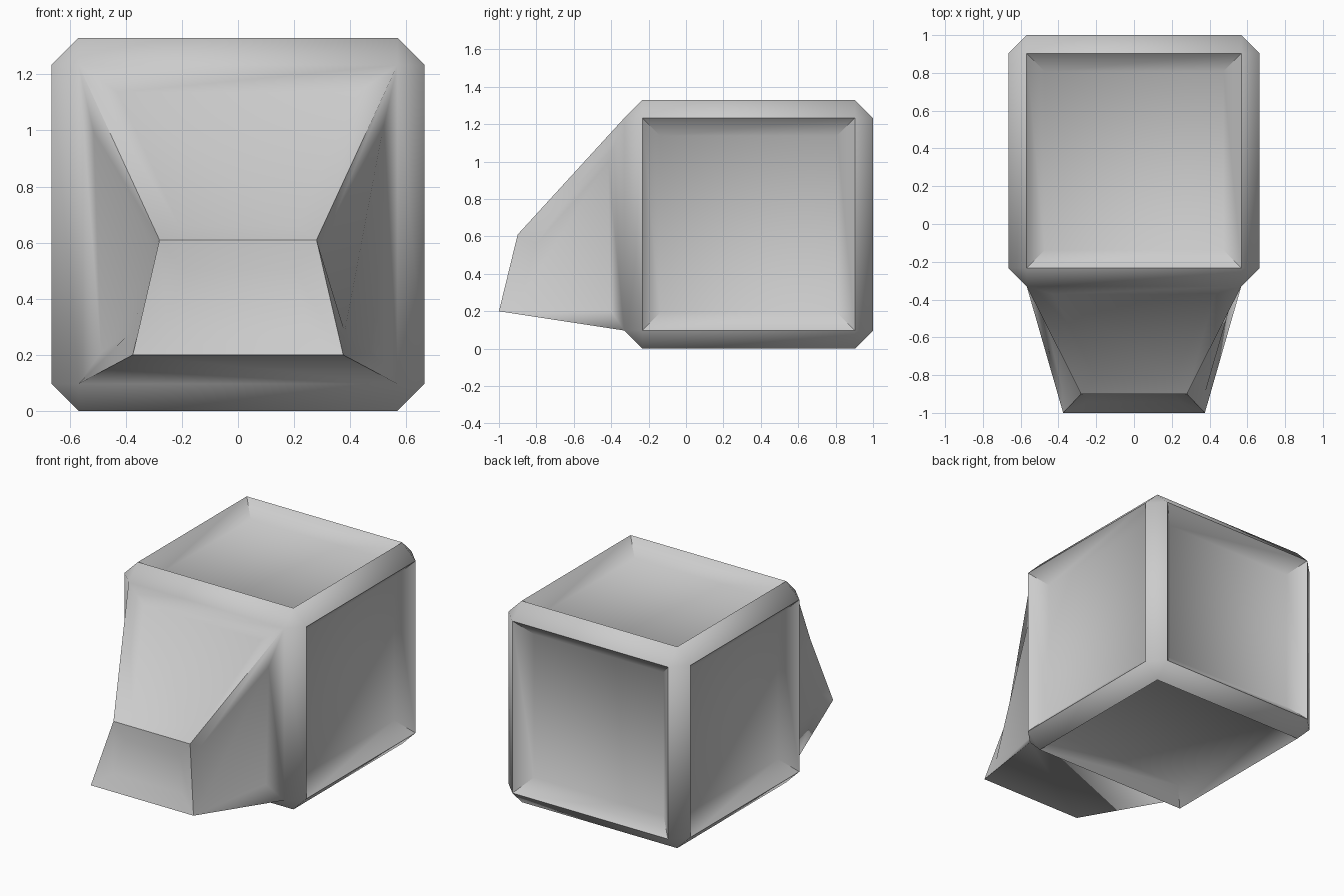
import bpy, bmesh
from mathutils import Vector

if "Cube" in bpy.data.objects:
    bpy.data.objects.remove(bpy.data.objects["Cube"])

W, Y0, Y1, H, C = 0.665, -0.33, 1.0, 1.33, 0.097

bm = bmesh.new()

# Chamfered cube body
bmesh.ops.create_cube(bm, size=1)
for v in bm.verts:
    v.co = Vector((v.co.x * 2 * W,
                   (Y0 + Y1) / 2 + v.co.y * (Y1 - Y0),
                   (v.co.z + 0.5) * H))
bmesh.ops.bevel(bm, geom=bm.edges[:], offset=C, offset_type='OFFSET',
                segments=1, profile=0.5, affect='EDGES')
bm.normal_update()
panels = [f for f in bm.faces if max(abs(c) for c in f.normal) > 0.99]
front = next(f for f in panels if f.normal.y < -0.99)
body_panels = [f for f in panels if f is not front]

# Tapered snout pulled out of the front panel
ring_edges = list(front.edges)
ext = bmesh.ops.extrude_discrete_faces(bm, faces=[front])
nose = ext['faces'][0]
for v in nose.verts:
    side = 1 if v.co.x > 0 else -1
    v.co = Vector((side * 0.28, -0.9, 0.61)) if v.co.z > H / 2 \
        else Vector((side * 0.375, -1.0, 0.2))
bm.normal_update()
snout_sides = [f for e in nose.edges for f in e.link_faces if f is not nose]
snout_panels = [nose] + [f for f in snout_sides if f.normal.z > -0.5]


# Recessed panels
def recess(faces, inset, depth):
    bmesh.ops.inset_individual(bm, faces=faces, thickness=inset,
                               depth=-depth, use_even_offset=True)


recess(body_panels, 0.095, 0.09)
recess(snout_panels, 0.1, 0.035)
bm.normal_update()

mesh = bpy.data.meshes.new("recessed_cube_with_snout")
bm.to_mesh(mesh)
bm.free()
obj = bpy.data.objects.new("recessed_cube_with_snout", mesh)
bpy.context.collection.objects.link(obj)

# Soft ridges, sharp panel rims
bpy.context.view_layer.objects.active = obj
obj.select_set(True)
bpy.ops.object.shade_smooth_by_angle(angle=0.96)
